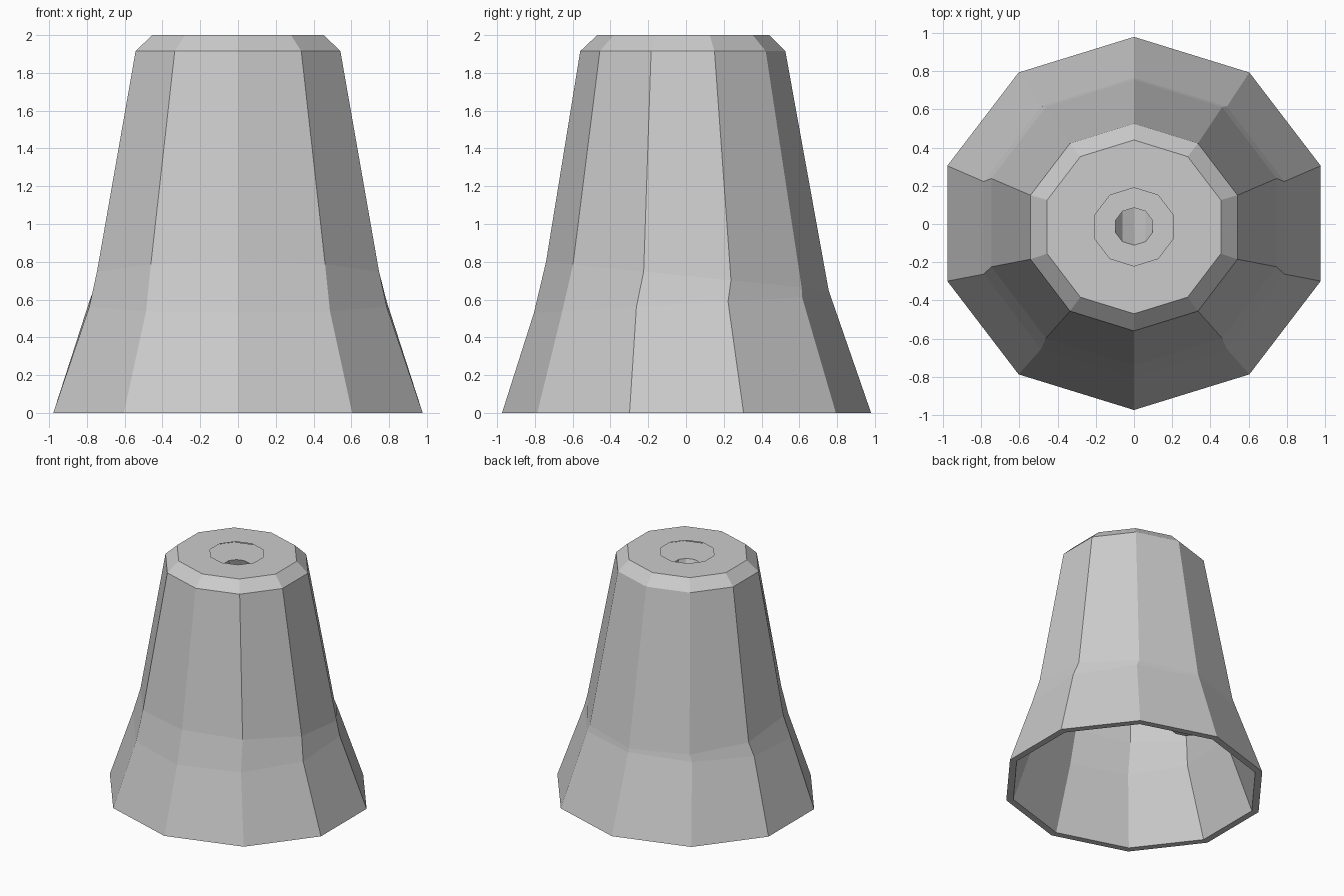
import bpy, bmesh, math

if "Cube" in bpy.data.objects:
    bpy.data.objects.remove(bpy.data.objects["Cube"])

SIDES = 10


def ring(bm, rx, ry, cy, z, tilt=0.0):
    """Decagon with a corner on the y axis; tilt raises the back edge."""
    verts = []
    for i in range(SIDES):
        a = math.pi / 2 + 2 * math.pi * i / SIDES
        verts.append(bm.verts.new((rx * math.cos(a), cy + ry * math.sin(a),
                                   z + tilt * math.sin(a))))
    return verts


def loft(name, sections, cap_end=False):
    """Join successive rings with flat quads."""
    bm = bmesh.new()
    rings = [ring(bm, *s) for s in sections]
    for a, b in zip(rings, rings[1:]):
        for i in range(SIDES):
            j = (i + 1) % SIDES
            bm.faces.new((a[i], b[i], b[j], a[j]))
    if cap_end:
        bm.faces.new(rings[-1][::-1])
    mesh = bpy.data.meshes.new(name)
    bm.to_mesh(mesh)
    bm.free()
    obj = bpy.data.objects.new(name, mesh)
    bpy.context.collection.objects.link(obj)
    return obj


# Outer wall, from the top opening down to the rim: rx, ry, centre y, z, tilt
outer = [
    (0.215, 0.205, -0.015, 2.00),
    (0.478, 0.455, -0.015, 2.00),
    (0.570, 0.543, -0.017, 1.915),
    (0.785, 0.748, 0.007, 0.725, -0.075),
    (0.828, 0.785, -0.020, 0.575, 0.045),
    (1.028, 0.977, 0.003, 0.0),
]

# Inner wall, from the rim up to the ceiling with its small hole
T = 0.055
inner = [(s[0] - T, s[1] - T) + s[2:] for s in reversed(outer[3:])]
inner += [
    (0.520, 0.495, -0.017, 1.86),
    (0.430, 0.409, -0.015, 1.90),
    (0.103, 0.098, -0.013, 1.90),
]
loft("bell_shell", outer + inner)

# Hollow clapper hanging from the ceiling hole, swung towards the back
top_y, top_z, end_y, end_z = -0.013, 1.90, 0.62, 0.24
clapper = []
for t, r in [(0, 0.1), (0.78, 0.1), (0.86, 0.17), (0.95, 0.17), (1, 0.13)]:
    clapper.append((r * 1.03, r * 0.98, top_y + t * (end_y - top_y),
                    top_z + t * (end_z - top_z)))
loft("clapper", clapper, cap_end=True)
